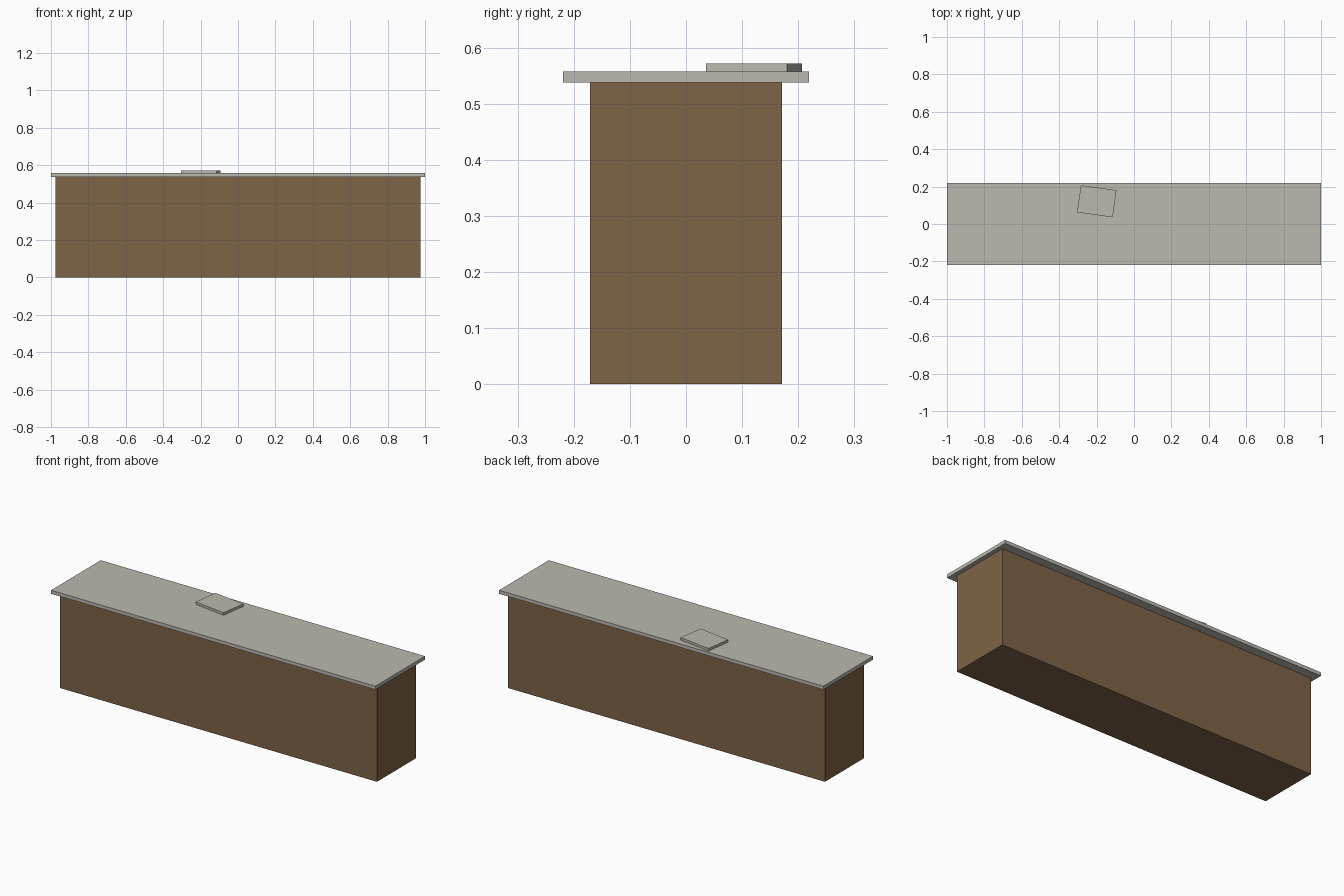
import bpy
import math

default = bpy.data.objects.get("Cube")
if default:
    bpy.data.objects.remove(default, do_unlink=True)


def make_material(name, colour):
    mat = bpy.data.materials.new(name)
    mat.use_nodes = True
    mat.diffuse_color = colour
    mat.node_tree.nodes["Principled BSDF"].inputs["Base Color"].default_value = colour
    return mat


def box(name, size, base, mat, turn=0.0):
    """Box of the given size standing on the base point, turned about z."""
    x, y, z = base
    bpy.ops.mesh.primitive_cube_add(size=1, location=(x, y, z + size[2] / 2))
    obj = bpy.context.object
    obj.name = name
    obj.scale = size
    bpy.ops.object.transform_apply(location=False, rotation=False, scale=True)
    obj.rotation_euler.z = math.radians(turn)
    obj.data.materials.append(mat)
    return obj


wood = make_material("brown wood", (0.212, 0.125, 0.061, 1))
stone = make_material("warm grey stone", (0.505, 0.48, 0.435, 1))

BODY_H, TOP_H = 0.538, 0.0195
PAD_H, SHEET_H = 0.0125, 0.0015
top_z = BODY_H + TOP_H

# Solid counter body and its overhanging worktop
box("counter_body", (1.954, 0.342, BODY_H), (0, 0, 0), wood)
box("worktop", (2.0, 0.438, TOP_H), (0, 0, BODY_H), stone)

# Small turned pad lying on the worktop, with a thin top sheet
pad_spot = (-0.199, 0.1215)
box("pad", (0.192, 0.146, PAD_H), (*pad_spot, top_z), stone, turn=-8)
box("pad_sheet", (0.192, 0.146, SHEET_H), (*pad_spot, top_z + PAD_H), stone, turn=-8)
